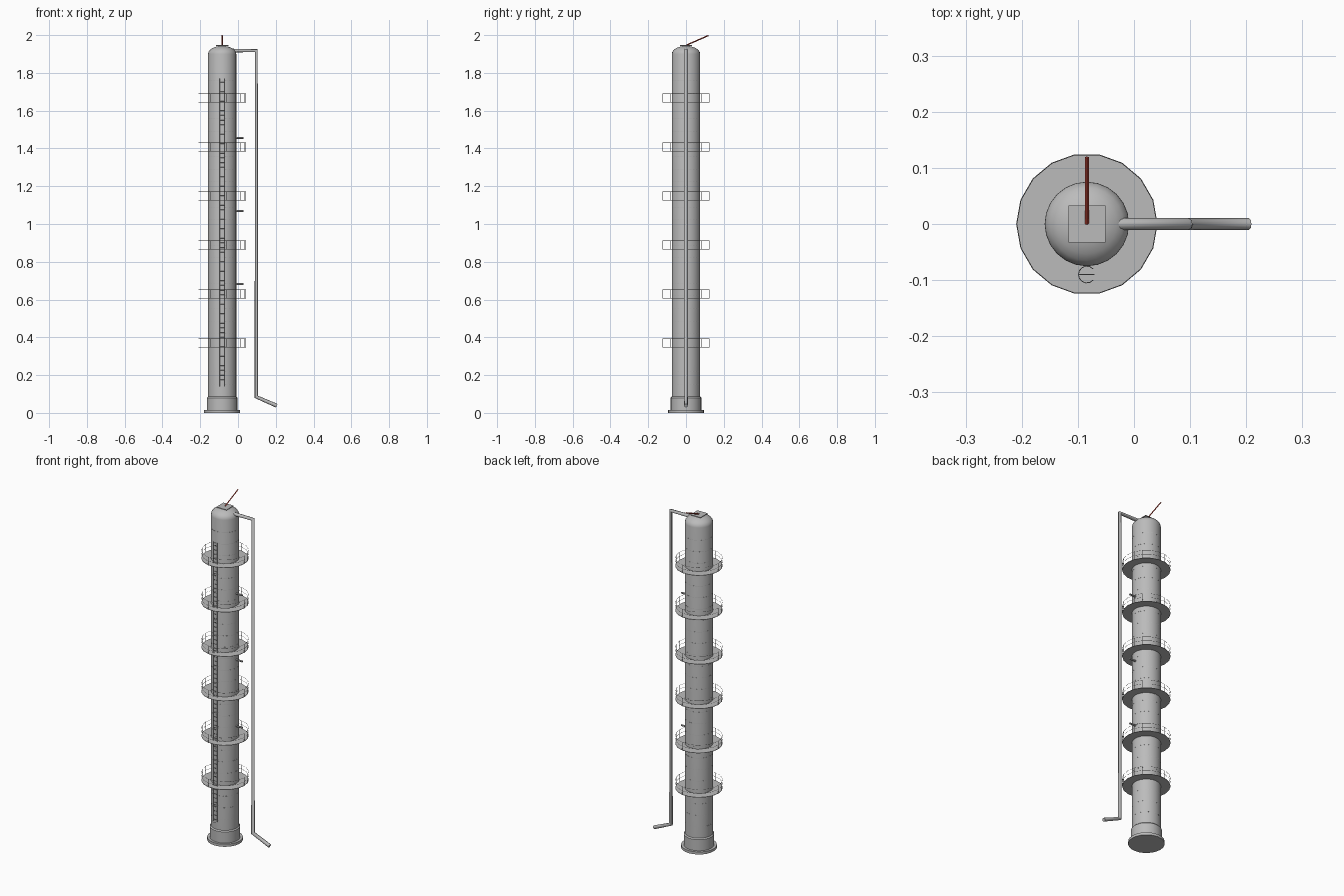
import bpy, bmesh
from math import sin, cos, pi, radians
from mathutils import Vector

cube = bpy.data.objects.get("Cube")
if cube:
    bpy.data.objects.remove(cube)


def material(name, color):
    m = bpy.data.materials.new(name)
    m.use_nodes = True
    m.diffuse_color = (*color, 1)
    m.node_tree.nodes["Principled BSDF"].inputs["Base Color"].default_value = (*color, 1)
    return m


STEEL = material("grey steel", (0.5, 0.5, 0.5))
RED = material("red paint", (0.5, 0.06, 0.04))
CX = -0.084          # tower axis
DECK_R = 0.126


def finish(name, bm, mat=STEEL, smooth=False):
    me = bpy.data.meshes.new(name)
    bmesh.ops.recalc_face_normals(bm, faces=bm.faces)
    bm.to_mesh(me)
    bm.free()
    ob = bpy.data.objects.new(name, me)
    bpy.context.collection.objects.link(ob)
    me.materials.append(mat)
    if smooth:
        bpy.ops.object.select_all(action='DESELECT')
        ob.select_set(True)
        bpy.context.view_layer.objects.active = ob
        bpy.ops.object.shade_smooth_by_angle(angle=radians(35))
    return ob


def lathe(bm, profile, sides, x=CX):
    """Closed surface of revolution; radius 0 makes a pole."""
    rings = []
    for r, z in profile:
        n = sides if r else 1
        rings.append([bm.verts.new((x + r * cos(2 * pi * i / n), r * sin(2 * pi * i / n), z))
                      for i in range(n)])
    for a, b in zip(rings, rings[1:]):
        for i in range(sides):
            j = (i + 1) % sides
            quad = [a[i % len(a)], a[j % len(a)], b[j % len(b)], b[i % len(b)]]
            bm.faces.new(list(dict.fromkeys(quad)))


def rod(bm, a, b, r, sides=4):
    a, b = Vector(a), Vector(b)
    d = b - a
    mat = d.to_track_quat('Z', 'Y').to_matrix().to_4x4()
    mat.translation = (a + b) / 2
    bmesh.ops.create_cone(bm, cap_ends=True, segments=sides, radius1=r, radius2=r,
                          depth=d.length, matrix=mat)


def chain(bm, points, r, closed=False):
    for a, b in zip(points, points[1:] + points[:1] if closed else points[1:]):
        rod(bm, a, b, r)


def circle(cx, cy, z, r, n, start=0, sweep=2 * pi):
    return [(cx + r * cos(start + sweep * i / n), cy + r * sin(start + sweep * i / n), z)
            for i in range(n)]


# Tower shell with domed head
bm = bmesh.new()
dome = [(0.075 * cos(t * pi / 12), 1.9 + 0.043 * sin(t * pi / 12)) for t in range(1, 6)]
lathe(bm, [(0, 0.01), (0.075, 0.01), (0.075, 1.9)] + dome + [(0, 1.943)], 24)
finish("tower_shell", bm, smooth=True)

# Base ring and skirt
bm = bmesh.new()
lathe(bm, [(0, 0), (0.095, 0), (0.095, 0.015), (0.081, 0.015), (0.081, 0.08),
           (0.075, 0.086), (0, 0.086)], 24)
finish("base_skirt", bm, smooth=True)

# Weld seams, barely proud of the shell
bm = bmesh.new()
for i in range(26):
    z = 0.15 + i * 0.067
    lathe(bm, [(0.0745, z), (0.0753, z), (0.0753, z + 0.002), (0.0745, z + 0.002)], 24)
finish("weld_seams", bm)

# Walkway decks with guard rails
for k in range(6):
    z = 0.346 + k * 0.2594
    bm = bmesh.new()
    lathe(bm, [(0, z), (DECK_R, z), (DECK_R, z + 0.002), (0, z + 0.002)], 18)
    finish(f"deck_{k + 1}", bm)
    bm = bmesh.new()
    for h in (0.024, 0.047):
        chain(bm, circle(CX, 0, z + h, DECK_R - 0.001, 18), 0.0008, closed=True)
    for x, y, zz in circle(CX, 0, z, DECK_R - 0.001, 18):
        rod(bm, (x, y, zz), (x, y, zz + 0.047), 0.0008)
    finish(f"guard_rail_{k + 1}", bm)

# Ladder with safety hoops
LY = -0.09
bm = bmesh.new()
for s in (-1, 1):
    rod(bm, (CX + s * 0.013, LY, 0.14), (CX + s * 0.013, LY, 1.77), 0.0012)
for i in range(65):
    z = 0.15 + i * 0.025
    rod(bm, (CX - 0.013, LY, z), (CX + 0.013, LY, z), 0.0009)
finish("ladder", bm)
bm = bmesh.new()
for i in range(19):
    chain(bm, circle(CX, LY, 0.14 + i * 0.09, 0.015, 11, radians(40), radians(308)), 0.0008)
finish("ladder_hoops", bm)

# Side nozzles
bm = bmesh.new()
for i in range(3):
    z = 0.682 + i * 0.387
    rod(bm, (CX + 0.07, 0, z), (0.029, 0, z), 0.005, 10)
finish("side_nozzles", bm, smooth=True)

# Overhead pipe running down to a slanted outlet
curve = bpy.data.curves.new("overhead_pipe", 'CURVE')
curve.dimensions = '3D'
curve.bevel_depth = 0.0105
curve.bevel_resolution = 2
curve.use_fill_caps = True
path = [(-0.06, 1.918), (0.097, 1.918), (0.097, 0.085), (0.205, 0.038)]
spline = curve.splines.new('POLY')
spline.points.add(len(path) - 1)
for p, (x, z) in zip(spline.points, path):
    p.co = (x, 0, z, 1)
curve.materials.append(STEEL)
pipe = bpy.data.objects.new("overhead_pipe", curve)
bpy.context.collection.objects.link(pipe)

# Top plate and lifting arm
bm = bmesh.new()
bmesh.ops.create_cube(bm, size=1)
for v in bm.verts:
    v.co = (CX + v.co.x * 0.066, v.co.y * 0.066, 1.945 + v.co.z * 0.003)
finish("top_plate", bm)
bm = bmesh.new()
rod(bm, (CX, 0, 1.946), (CX, 0.119, 1.998), 0.0035)
finish("lifting_arm", bm, RED)
